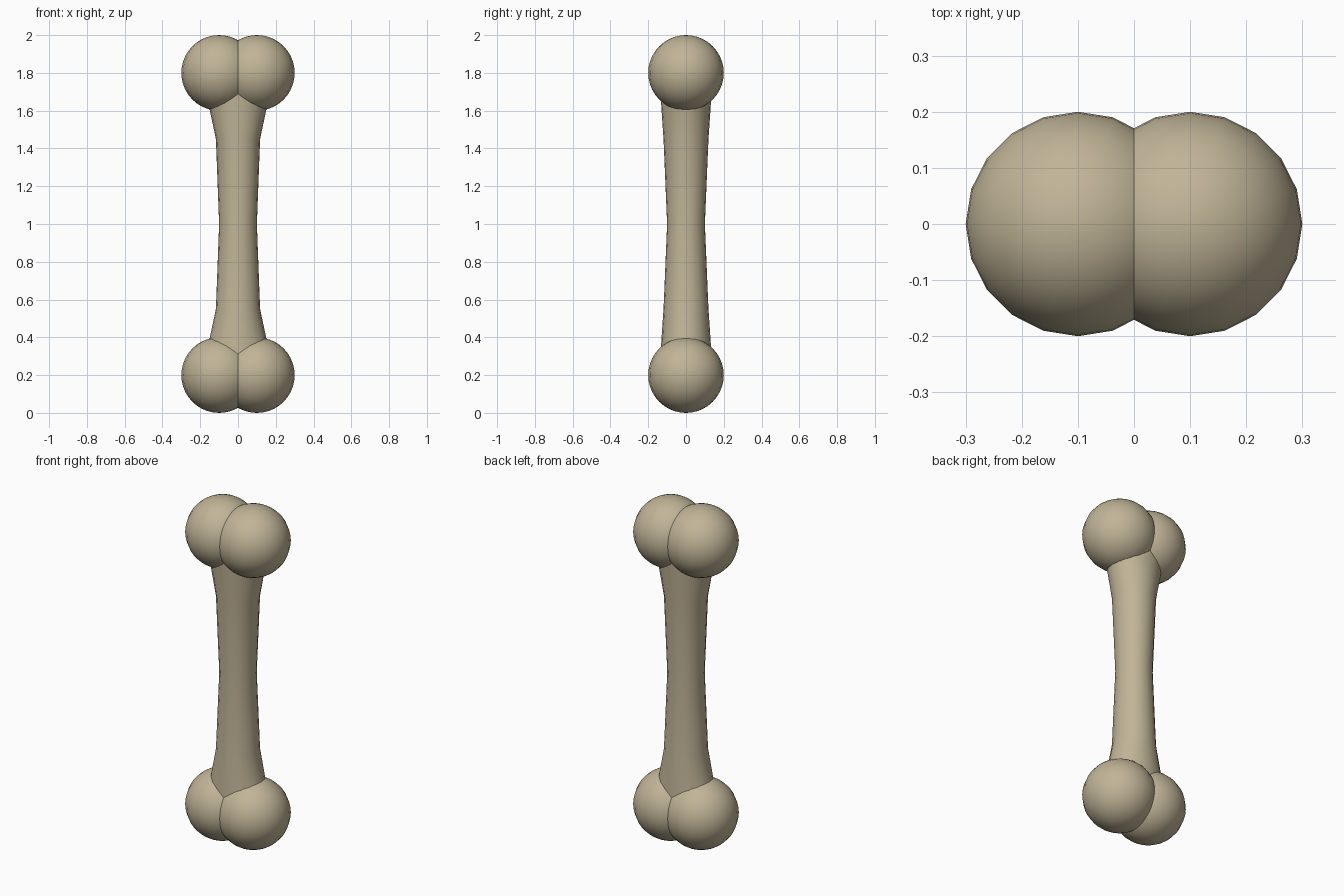
import bpy, bmesh
from math import cos, sin, pi

if "Cube" in bpy.data.objects:
    bpy.data.objects.remove(bpy.data.objects["Cube"])

bone_mat = bpy.data.materials.new("bone_tan")
bone_mat.diffuse_color = (0.53, 0.46, 0.31, 1)
bone_mat.use_nodes = True
bone_mat.node_tree.nodes["Principled BSDF"].inputs["Base Color"].default_value = bone_mat.diffuse_color


def finish(name, bm):
    mesh = bpy.data.meshes.new(name)
    bmesh.ops.recalc_face_normals(bm, faces=bm.faces)
    for f in bm.faces:
        f.smooth = len(f.verts) <= 4
    bm.to_mesh(mesh)
    bm.free()
    mesh.materials.append(bone_mat)
    obj = bpy.data.objects.new(name, mesh)
    bpy.context.collection.objects.link(obj)
    return obj


# Rounded knobs, a pair at each end
for end, z in (("lower", 0.2), ("upper", 1.8)):
    for side, x in (("left", -0.1), ("right", 0.1)):
        bm = bmesh.new()
        bmesh.ops.create_uvsphere(bm, u_segments=20, v_segments=20, radius=0.2)
        knob = finish(f"{end}_{side}_knob", bm)
        knob.location = (x, 0, z)

# Waisted shaft: height from the middle, half width, half depth
half = [(0, 0.1, 0.1), (0.45, 0.117, 0.119), (0.61, 0.151, 0.13), (0.75, 0.18, 0.137)]
profile = [(-h, a, b) for h, a, b in reversed(half[1:])] + half
SIDES = 20
bm = bmesh.new()
rings = []
for h, a, b in profile:
    rings.append([bm.verts.new((a * cos(2 * pi * i / SIDES), b * sin(2 * pi * i / SIDES), 1 + h))
                  for i in range(SIDES)])
for lo, hi in zip(rings, rings[1:]):
    for i in range(SIDES):
        j = (i + 1) % SIDES
        bm.faces.new((lo[i], lo[j], hi[j], hi[i]))
bm.faces.new(rings[0])
bm.faces.new(rings[-1])
finish("shaft", bm)
